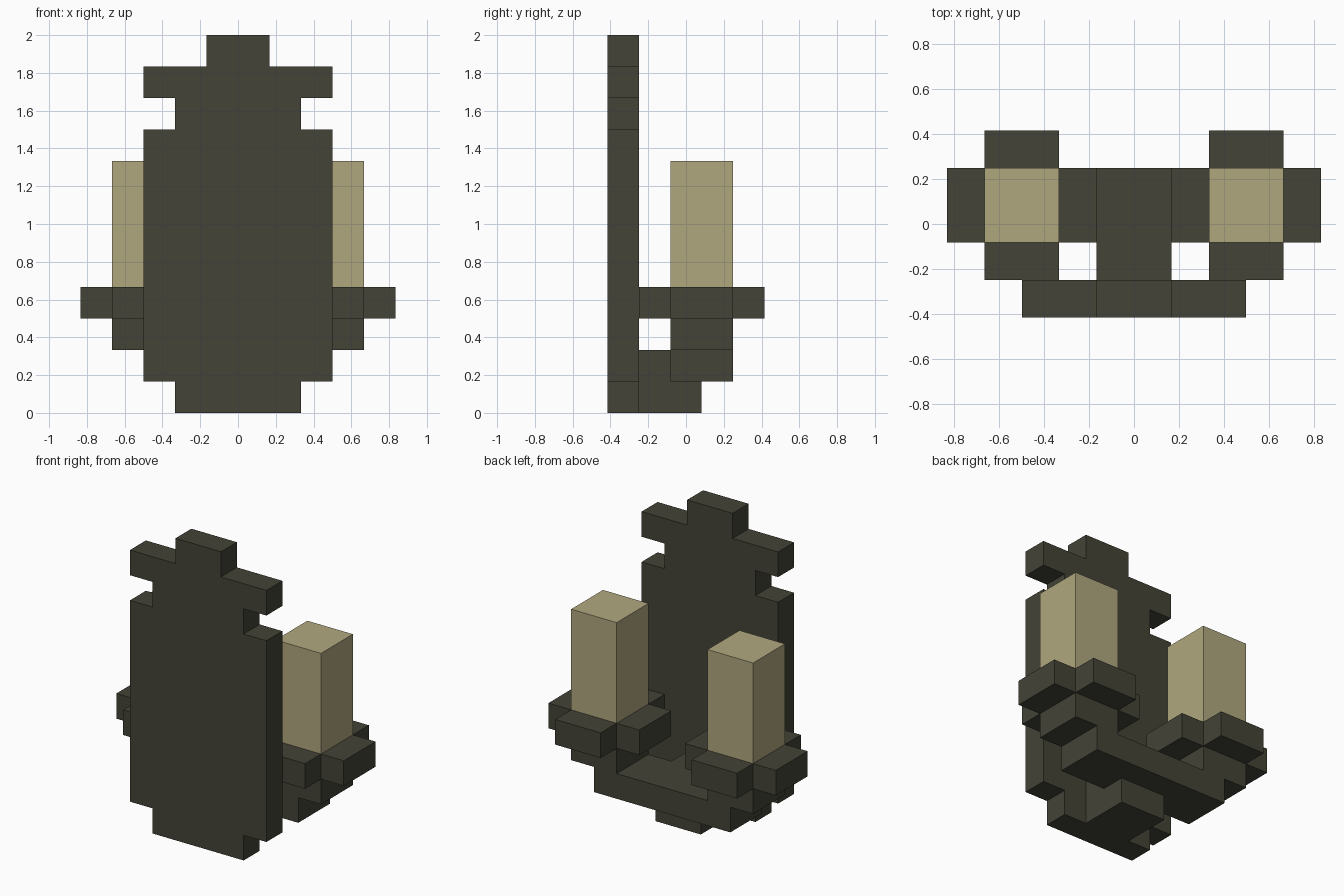
import bpy, bmesh
from mathutils import Vector

if "Cube" in bpy.data.objects:
    bpy.data.objects.remove(bpy.data.objects["Cube"])

U = 1 / 6  # one block


def material(name, rgb):
    m = bpy.data.materials.new(name)
    m.diffuse_color = (*rgb, 1)
    m.use_nodes = True
    m.node_tree.nodes["Principled BSDF"].inputs["Base Color"].default_value = m.diffuse_color
    return m


IRON = material("dark iron", (0.056, 0.056, 0.038))
WAX = material("tan wax", (0.434, 0.386, 0.212))


def prism(name, outline, axis, lo, hi, mat):
    """Extrude a closed outline (in blocks) along an axis from lo to hi."""
    def place(a, b, c):
        return Vector({"x": (c, a, b), "y": (a, c, b), "z": (a, b, c)}[axis]) * U
    bm = bmesh.new()
    face = bm.faces.new([bm.verts.new(place(a, b, lo)) for a, b in outline])
    ext = bmesh.ops.extrude_face_region(bm, geom=[face])["geom"]
    verts = [v for v in ext if isinstance(v, bmesh.types.BMVert)]
    bmesh.ops.translate(bm, verts=verts, vec=place(0, 0, hi - lo))
    bmesh.ops.recalc_face_normals(bm, faces=bm.faces)
    me = bpy.data.meshes.new(name)
    bm.to_mesh(me)
    bm.free()
    me.materials.append(mat)
    ob = bpy.data.objects.new(name, me)
    bpy.context.collection.objects.link(ob)
    return ob


def rect(x0, x1, y0, y1):
    return [(x0, y0), (x1, y0), (x1, y1), (x0, y1)]


# Stepped wall plate, mirrored about the centre
half = [(2, 0), (2, 1), (3, 1), (3, 9), (2, 9), (2, 10),
        (3, 10), (3, 11), (1, 11), (1, 12)]
prism("back_plate", half + [(-x, z) for x, z in reversed(half)],
      "y", -2.5, -1.5, IRON)

# Stepped stem joining the plate to the crossbar
prism("stem", [(-1.5, 0), (0.5, 0), (0.5, 1), (-0.5, 1), (-0.5, 2), (-1.5, 2)],
      "x", -1, 1, IRON)
prism("crossbar", rect(-3, 3, -0.5, 1.5), "z", 1, 2, IRON)

# Two candle holders, each a cup, a cross-shaped drip tray and a candle
for side, s in (("left", -1), ("right", 1)):
    cx, cy = 3 * s, 0.5
    square = rect(cx - 1, cx + 1, cy - 1, cy + 1)
    quarter = [(2, -1), (2, 1), (1, 1)]
    cross = []
    for k in range(4):
        cross += [(cx + x, cy + y) for x, y in quarter]
        quarter = [(-y, x) for x, y in quarter]
    prism(f"{side}_cup", square, "z", 2, 3, IRON)
    prism(f"{side}_drip_tray", cross, "z", 3, 4, IRON)
    prism(f"{side}_candle", square, "z", 4, 8, WAX)
